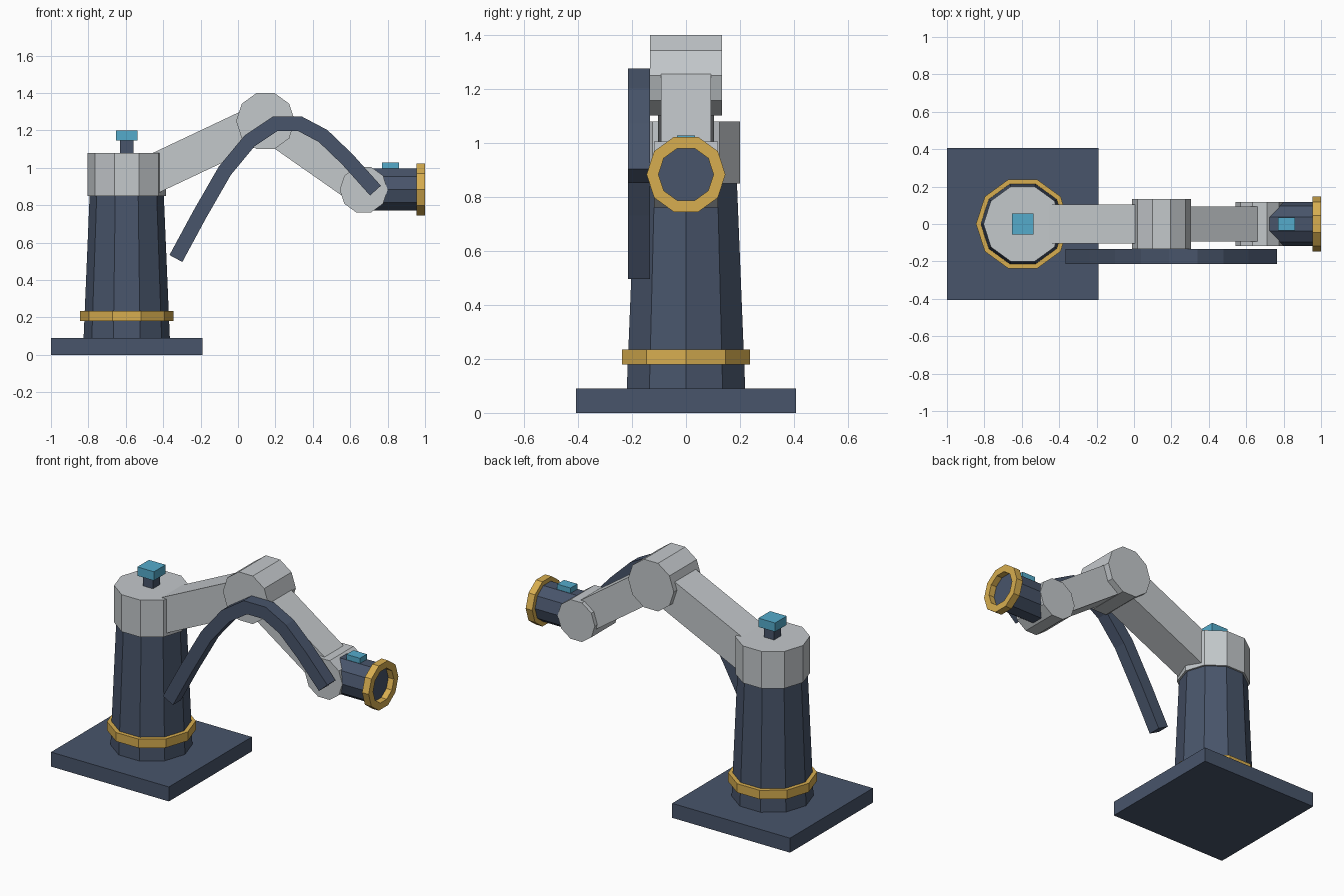
import bpy, bmesh, math
from mathutils import Vector, Matrix

if "Cube" in bpy.data.objects:
    bpy.data.objects.remove(bpy.data.objects["Cube"])


def material(name, rgb):
    m = bpy.data.materials.new(name)
    m.diffuse_color = (*rgb, 1)
    m.use_nodes = True
    m.node_tree.nodes["Principled BSDF"].inputs["Base Color"].default_value = m.diffuse_color
    return m


DARK = material("dark_blue", (0.065, 0.09, 0.145))
LIGHT = material("light_grey", (0.55, 0.58, 0.60))
GOLD = material("gold", (0.68, 0.42, 0.08))
CYAN = material("cyan", (0.09, 0.41, 0.60))
SIDES = 10


def finish(name, bm, mat):
    bmesh.ops.recalc_face_normals(bm, faces=bm.faces)
    me = bpy.data.meshes.new(name)
    bm.to_mesh(me)
    bm.free()
    me.materials.append(mat)
    ob = bpy.data.objects.new(name, me)
    bpy.context.collection.objects.link(ob)
    return ob


def box(name, lo, hi, mat):
    lo, hi = Vector(lo), Vector(hi)
    bm = bmesh.new()
    bmesh.ops.create_cube(bm, size=1, matrix=Matrix.Translation((lo + hi) / 2)
                          @ Matrix.Diagonal((*(hi - lo), 1)))
    return finish(name, bm, mat)


def turned(name, centre, axis, profile, mat, hollow=False):
    """Ten-sided lathe of (radius, offset) points about the x, y or z axis."""
    place = {'z': lambda u, v, h: (u, v, h),
             'y': lambda u, v, h: (u, h, v),
             'x': lambda u, v, h: (h, u, v)}[axis]
    bm = bmesh.new()
    rings = []
    for r, h in profile:
        rings.append([bm.verts.new(Vector(centre) + Vector(place(
            r * math.cos(i * math.tau / SIDES), r * math.sin(i * math.tau / SIDES), h)))
            for i in range(SIDES)])
    pairs = list(zip(rings, rings[1:]))
    if hollow:
        pairs.append((rings[-1], rings[0]))
    else:
        bm.faces.new(rings[0])
        bm.faces.new(rings[-1])
    for a, b in pairs:
        for i in range(SIDES):
            j = (i + 1) % SIDES
            bm.faces.new((a[i], a[j], b[j], b[i]))
    return finish(name, bm, mat)


def bar(name, path, y, thick, depth, mat):
    """Rectangular bar swept along (x, z) points, with mitred joints."""
    pts = [Vector(p) for p in path]
    bm = bmesh.new()
    rings = []
    for i, p in enumerate(pts):
        d0 = (p - pts[i - 1]).normalized() if i else (pts[1] - p).normalized()
        d1 = (pts[i + 1] - p).normalized() if i < len(pts) - 1 else d0
        t = (d0 + d1).normalized()
        n = Vector((-t.y, t.x)) * (thick / 2 / t.dot(d0))
        rings.append([bm.verts.new((p.x + s * n.x, y + q * depth / 2, p.y + s * n.y))
                      for s, q in ((1, 1), (1, -1), (-1, -1), (-1, 1))])
    bm.faces.new(rings[0])
    bm.faces.new(rings[-1])
    for a, b in zip(rings, rings[1:]):
        for i in range(4):
            j = (i + 1) % 4
            bm.faces.new((a[i], a[j], b[j], b[i]))
    return finish(name, bm, mat)


CX = -0.595                      # pedestal axis
ELBOW = (0.147, 1.25)
WRIST = (0.672, 0.883)

# Pedestal
box("base_plate", (-1, -0.407, 0), (-0.19, 0.407, 0.09), DARK)
turned("column", (CX, 0, 0), 'z', [(0.231, 0.08), (0.198, 0.86)], DARK)
turned("column_band", (CX, 0, 0), 'z', [(0.25, 0.18), (0.25, 0.235)], GOLD)
turned("shoulder_cap", (CX, 0, 0), 'z', [(0.21, 0.85), (0.21, 1.08)], LIGHT)
box("beacon_stem", (CX - 0.035, -0.035, 1.07), (CX + 0.035, 0.035, 1.15), DARK)
box("beacon", (CX - 0.057, -0.057, 1.145), (CX + 0.057, 0.057, 1.20), CYAN)

# Arm links and joints
bar("upper_arm", [(-0.55, 0.921), ELBOW], 0, 0.206, 0.206, LIGHT)
turned("elbow_joint", (ELBOW[0], 0, ELBOW[1]), 'y', [(0.157, -0.134), (0.157, 0.134)], LIGHT)
bar("forearm", [ELBOW, WRIST], 0, 0.186, 0.186, LIGHT)
turned("wrist_joint", (WRIST[0], 0, WRIST[1]), 'y', [(0.128, -0.118), (0.128, 0.118)], LIGHT)

# Tool head
turned("tool_body", (0, 0, WRIST[1]), 'x', [(0.118, 0.68), (0.118, 0.962)], DARK)
turned("tool_rim", (0, 0, WRIST[1]), 'x',
       [(0.146, 0.955), (0.146, 1.0), (0.102, 1.0), (0.102, 0.955)], GOLD, hollow=True)
box("tool_button", (0.77, -0.034, 0.98), (0.862, 0.034, 1.028), CYAN)

# Cable looping along the front of the arm
bar("cable", [(-0.332, 0.515), (-0.205, 0.75), (-0.07, 0.985), (0.063, 1.145), (0.2, 1.236),
              (0.33, 1.236), (0.455, 1.17), (0.585, 1.045), (0.735, 0.878)],
    -0.174, 0.078, 0.08, DARK)
